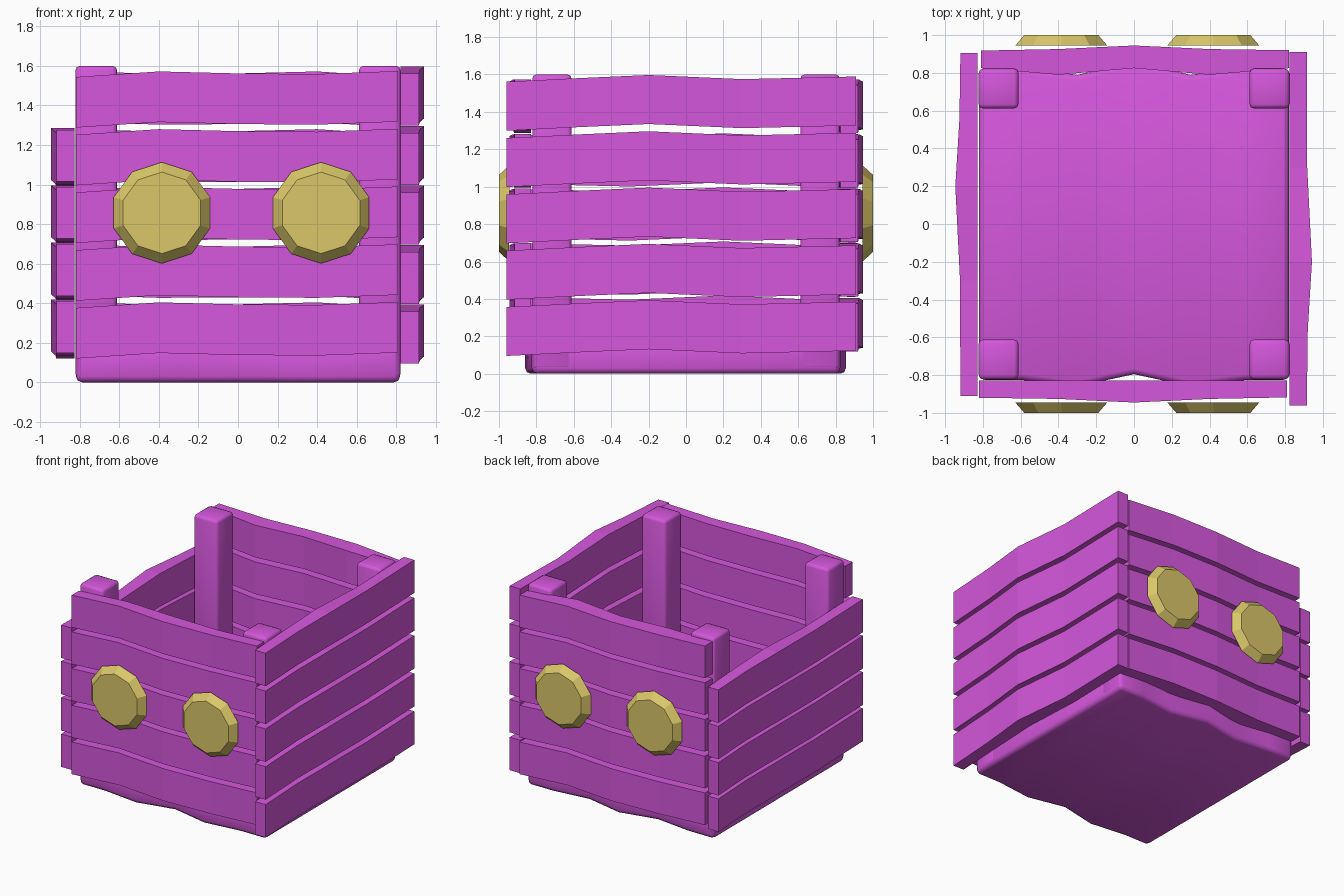
import bpy, bmesh, math
from mathutils import Matrix, Vector

cube = bpy.data.objects.get("Cube")
if cube:
    bpy.data.objects.remove(cube, do_unlink=True)


def make_material(name, color):
    mat = bpy.data.materials.new(name)
    mat.use_nodes = True
    mat.diffuse_color = color
    mat.node_tree.nodes["Principled BSDF"].inputs["Base Color"].default_value = color
    return mat


purple = make_material("purple paint", (0.67, 0.095, 0.72, 1))
yellow = make_material("muted yellow", (0.70, 0.57, 0.14, 1))


def finish(name, bm, mat):
    bmesh.ops.recalc_face_normals(bm, faces=bm.faces)
    mesh = bpy.data.meshes.new(name)
    bm.to_mesh(mesh)
    bm.free()
    mesh.materials.append(mat)
    obj = bpy.data.objects.new(name, mesh)
    bpy.context.collection.objects.link(obj)
    return obj


def soften(obj, width):
    """Round the edges and shade smooth."""
    bevel = obj.modifiers.new("rounded_edges", "BEVEL")
    bevel.width = width
    bevel.segments = 2
    bevel.limit_method = "ANGLE"
    bevel.angle_limit = math.radians(40)
    for poly in obj.data.polygons:
        poly.use_smooth = True


def board(name, stations, angle=0):
    """Bent board; a station is (along, inner, outer, bottom, top), facing -y."""
    bm = bmesh.new()
    rings = []
    for s, inner, outer, low, high in stations:
        rings.append([bm.verts.new(p) for p in (
            (s, -inner, low), (s, -outer, low), (s, -outer, high), (s, -inner, high))])
    for a, b in zip(rings, rings[1:]):
        for i in range(4):
            j = (i + 1) % 4
            bm.faces.new((a[i], a[j], b[j], b[i]))
    bm.faces.new(rings[0])
    bm.faces.new(rings[-1])
    bm.transform(Matrix.Rotation(angle, 4, "Z"))
    return finish(name, bm, purple)


# Walls: stacked wavy planks, the left wall one plank short
PITCH = 0.292
end_wave = [(-0.82, 0.92, 0), (-0.4, 0.926, 0.028), (0, 0.945, 0.018),
            (0.4, 0.926, 0.015), (0.81, 0.918, 0.03)]
side_wave = [(-0.96, 0.915, 0), (-0.56, 0.92, 0.02), (-0.2, 0.942, 0.036),
             (0.3, 0.917, 0.014), (0.91, 0.915, 0.028)]
back_inner = [0.825, 0.79, 0.825, 0.79, 0.825]

for row in range(5):
    z = 0.12 + row * PITCH
    board(f"front_plank_{row + 1}",
          [(x, 0.828, out, z + dz, z + dz + 0.256) for x, out, dz in end_wave])
    board(f"back_plank_{row + 1}",
          [(x, inner, out, z + dz, z + dz + 0.256)
           for (x, out, dz), inner in zip(end_wave, back_inner)], math.pi)
    z = 0.095 + row * 0.301
    board(f"right_plank_{row + 1}",
          [(y, 0.823, out, z + dz, z + dz + 0.262) for y, out, dz in side_wave],
          math.pi / 2)
    if row < 4:
        z = 0.12 + row * 0.289
        board(f"left_plank_{row + 1}",
              [(max(y, -0.905), 0.828, out + 0.004, z + dz, z + dz + 0.262)
               for y, out, dz in side_wave], -math.pi / 2)

# Floor slab with a wavy front and back edge
floor_wave = [(-0.82, 0), (-0.6, 0), (-0.3, 0.035), (0, -0.03),
              (0.3, 0.035), (0.6, 0), (0.82, 0)]
floor = board("floor", [(x, -0.825 + shift, 0.825 + shift, 0, 0.19)
                        for x, shift in floor_wave])
soften(floor, 0.03)

# Corner posts
for x_name, sx in (("left", -1), ("right", 1)):
    for y_name, sy in (("front", -1), ("back", 1)):
        bm = bmesh.new()
        bmesh.ops.create_cube(bm, size=1)
        bmesh.ops.scale(bm, vec=(0.21, 0.21, 1.58), verts=bm.verts)
        bmesh.ops.translate(bm, vec=(sx * 0.717, sy * 0.717, 0.81), verts=bm.verts)
        soften(finish(f"{y_name}_{x_name}_post", bm, purple), 0.022)

# Ten-sided chamfered discs on the front and back
for side_name, side in (("front", -1), ("back", 1)):
    for x_name, x in (("left", -0.385), ("right", 0.42)):
        bm = bmesh.new()
        bmesh.ops.create_cone(bm, cap_ends=True, segments=10,
                              radius1=0.256, radius2=0.206, depth=0.055)
        # Put one corner at the top, then stand the disc up facing outward
        top = max(bm.verts, key=lambda v: v.co.y).co
        turn = Matrix.Rotation(math.pi / 2 - math.atan2(top.y, top.x), 4, "Z")
        stand = Vector((0, side, 0)).to_track_quat("Z", "Y").to_matrix().to_4x4()
        upright = Matrix.Rotation(-side * math.pi / 2, 4, "X")
        bm.transform(Matrix.Translation((x, side * 0.9725, 0.857)) @ upright @ turn)
        finish(f"{side_name}_{x_name}_disc", bm, yellow)
